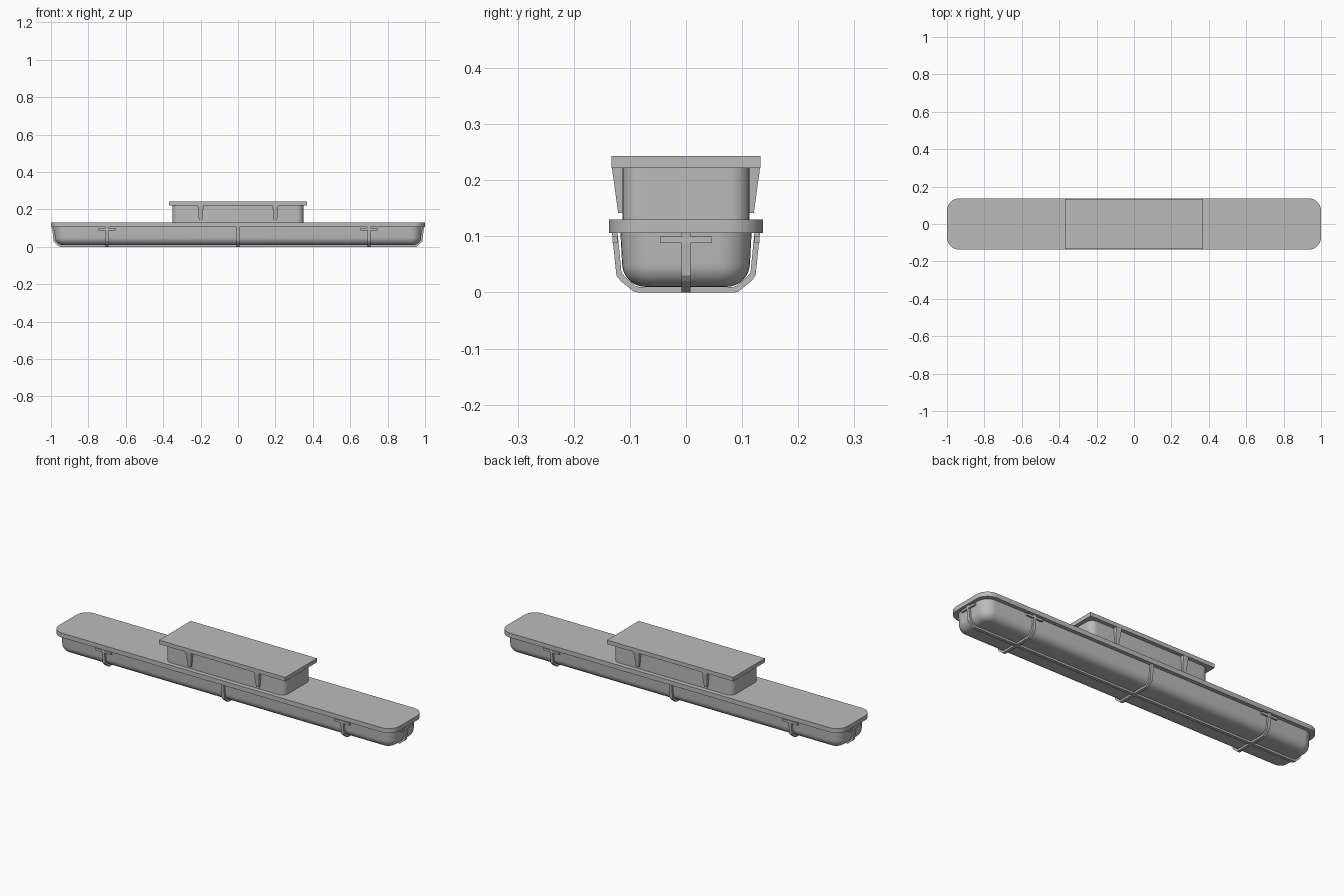
import bpy, bmesh, math

cube = bpy.data.objects.get("Cube")
if cube:
    bpy.data.objects.remove(cube, do_unlink=True)

grey = bpy.data.materials.new("light_grey")
grey.use_nodes = True
GREY = (0.5, 0.5, 0.5, 1)
grey.diffuse_color = GREY
grey.node_tree.nodes["Principled BSDF"].inputs["Base Color"].default_value = GREY


def finish(name, bm, smooth=False):
    bmesh.ops.recalc_face_normals(bm, faces=bm.faces)
    mesh = bpy.data.meshes.new(name)
    bm.to_mesh(mesh)
    bm.free()
    mesh.materials.append(grey)
    obj = bpy.data.objects.new(name, mesh)
    bpy.context.collection.objects.link(obj)
    if smooth:
        bpy.ops.object.select_all(action='DESELECT')
        obj.select_set(True)
        bpy.context.view_layer.objects.active = obj
        bpy.ops.object.shade_smooth_by_angle(angle=math.radians(35))
    return obj


def rounded_ring(hx, hy, r, z, seg=8):
    pts = []
    for q, (sx, sy) in enumerate([(1, 1), (-1, 1), (-1, -1), (1, -1)]):
        for i in range(seg + 1):
            a = math.pi / 2 * (q + i / seg)
            pts.append((sx * (hx - r) + r * math.cos(a), sy * (hy - r) + r * math.sin(a), z))
    return pts


def loft(name, rings):
    """Skin a stack of rounded rectangles (half x, half y, corner radius, z)."""
    bm = bmesh.new()
    loops = [[bm.verts.new(p) for p in rounded_ring(*ring)] for ring in rings]
    for a, b in zip(loops, loops[1:]):
        for i in range(len(a)):
            j = (i + 1) % len(a)
            bm.faces.new((a[i], a[j], b[j], b[i]))
    bm.faces.new(loops[0])
    bm.faces.new(loops[-1])
    return finish(name, bm, True)


def box(name, lo, hi):
    bm = bmesh.new()
    bmesh.ops.create_cube(bm, size=1)
    for v in bm.verts:
        v.co = [(l + h) / 2 + c * (h - l) for l, h, c in zip(lo, hi, v.co)]
    return finish(name, bm)


def strap(name, outer, inner, centre, width, along_x=False):
    """U-shaped strap: mirrored outer and inner outlines, extruded sideways."""
    def full(half):
        return [(-u, z) for u, z in half] + [(u, z) for u, z in reversed(half)]
    bm = bmesh.new()
    rows = []
    for o, i in zip(full(outer), full(inner)):
        row = []
        for (u, z), s in ((o, -1), (o, 1), (i, 1), (i, -1)):
            w = centre + s * width / 2
            row.append(bm.verts.new((u, w, z) if along_x else (w, u, z)))
        rows.append(row)
    for a, b in zip(rows, rows[1:]):
        for k in range(4):
            bm.faces.new((a[k], a[k - 1], b[k - 1], b[k]))
    bm.faces.new(rows[0])
    bm.faces.new(rows[-1])
    return finish(name, bm)


# Base plate, mounting box and its lid
loft("base_plate", [(1.0, 0.137, 0.065, 0.106), (1.0, 0.137, 0.065, 0.13)])
loft("mounting_box", [(0.35, 0.113, 0.035, 0.128), (0.35, 0.113, 0.035, 0.224)])
box("mounting_lid", (-0.37, -0.133, 0.222), (0.37, 0.133, 0.243))

# Lamp cover: drafted sides rolling into a flat bottom
R = 0.042
cover = [(0.982, 0.117, 0.06, 0.108), (0.979, 0.114, 0.058, 0.01 + R)]
for i in range(1, 9):
    a = math.pi / 2 * i / 8
    d = R * (1 - math.cos(a))
    cover.append((0.979 - d, 0.114 - d, 0.058 - d, 0.01 + R * (1 - math.sin(a))))
loft("lamp_cover", cover)

# Tapered gussets under the lid
for x in (-0.2, 0.2):
    for s in (-1, 1):
        bm = bmesh.new()
        prof = [(0.11, 0.222, 0.016), (0.132, 0.222, 0.016),
                (0.121, 0.142, 0.009), (0.11, 0.142, 0.009)]
        sides = [[bm.verts.new((x + k * w, s * y, z)) for y, z, w in prof] for k in (-1, 1)]
        for i in range(4):
            bm.faces.new((sides[0][i], sides[0][i - 1], sides[1][i - 1], sides[1][i]))
        for side in sides:
            bm.faces.new(side)
        finish("lid_gusset", bm)

# Guard cage: three cross straps and one lengthwise strap
outer = [(0.132, 0.107), (0.124, 0.03), (0.116, 0.02), (0.094, 0.002), (0.086, 0.0)]
inner = [(0.122, 0.107), (0.115, 0.036), (0.108, 0.027), (0.090, 0.012), (0.084, 0.01)]
for x in (-0.7, 0, 0.7):
    strap("cross_strap", outer, inner, x, 0.016)
shift = 0.862
strap("long_strap", [(u + shift, z) for u, z in outer],
      [(u + shift, z) for u, z in inner], 0, 0.016, True)

# Mounting feet where the straps meet the plate
for s in (-1, 1):
    for x in (-0.7, 0.7):
        y0, y1 = sorted((s * 0.122, s * 0.131))
        box("strap_foot", (x - 0.046, y0, 0.088), (x + 0.046, y1, 0.1))
    x0, x1 = sorted((s * 0.983, s * 0.993))
    box("end_foot", (x0, -0.046, 0.088), (x1, 0.046, 0.1))
